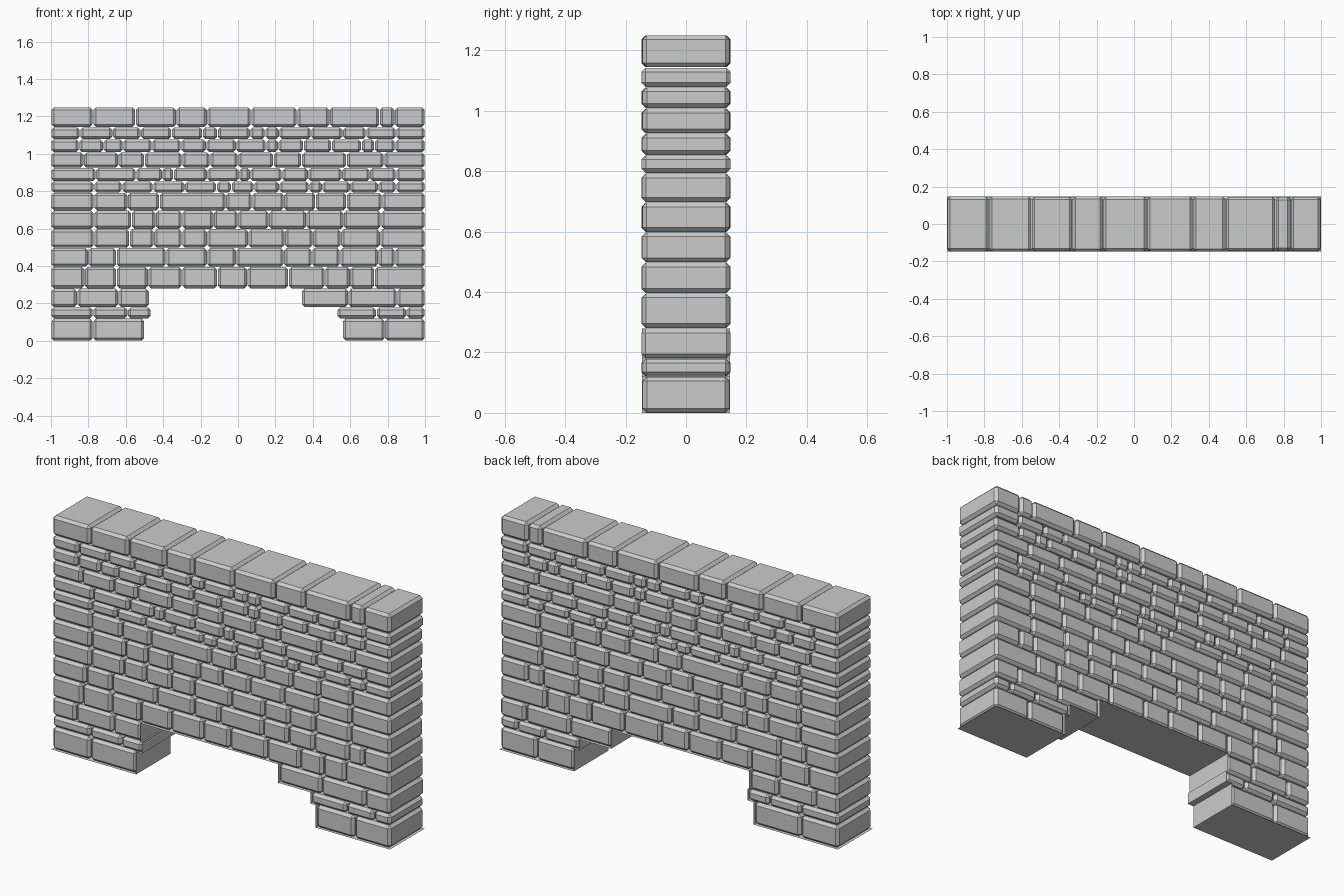
import bpy, bmesh, random
from mathutils import Matrix, Vector

if "Cube" in bpy.data.objects:
    bpy.data.objects.remove(bpy.data.objects["Cube"])

random.seed(4)
BEVEL, GAP, DEPTH = 0.014, 0.002, 0.146

# Course heights from the ground up
Z = [0, .12, .18, .28, .396, .498, .598, .697, .793, .853, .925, 1.008, 1.078, 1.143, 1.25]

# Joint positions per full course (hundredths of a unit), bottom to top
COURSES = [
    [-82, -65, -48, -30, -11, 5, 27, 46.5, 60, 73],
    [-80, -65, -38.5, -16.5, -1, 24.5, 39.5, 54.5, 75, 84],
    [-77, -58, -45, -30, -16.5, 5.5, 25, 40, 55, 76],
    [-77, -57, -44, -30, -13, 0, 16.5, 36.5, 56.5, 76.5],
    [-77, -59, -42, -6.5, 7.5, 24.5, 41.5, 58, 77],
    [-77, -62, -45.5, -28.5, -11.5, -3.5, 8.5, 22, 38, 45, 60, 75, 84.5],
    [-76, -54.5, -40.5, -34.5, -16.5, .5, 6.5, 23.5, 37.5, 55.5, 70.5, 84.5],
    [-82.5, -64, -50, -30, -15, 0, 19, 34, 58, 78],
    [-85, -72, -61.5, -46, -30.5, -17, -1, 15, 21.5, 35, 50, 66, 73, 84],
    [-84.5, -67, -52, -35.5, -19, -11, 6.5, 14.5, 22, 39, 56, 68.5, 84.5],
    [-77.5, -54.8, -33, -16.5, 7, 31.5, 49, 75.7, 83.8],
]
# Courses beside the opening: left pier and right pier edges
PIERS = [
    ([-100, -77.5, -50], [56, 78.5, 100]),
    ([-100, -77.5, -59, -46.5], [53, 74, 90, 100]),
    ([-100, -86, -64, -47.5], [34, 59, 85, 100]),
]


def add_brick(bm, x0, x1, z0, z1):
    d = DEPTH + random.uniform(-.003, .002)
    size = Vector((x1 - x0 - 2 * GAP, 2 * d, z1 - z0 - GAP))
    centre = Vector(((x0 + x1) / 2, 0, (z0 + z1) / 2))
    m = Matrix.Translation(centre) @ Matrix.Diagonal((*size, 1))
    verts = bmesh.ops.create_cube(bm, size=1, matrix=m)["verts"]
    edges = list({e for v in verts for e in v.link_edges})
    bmesh.ops.bevel(bm, geom=edges, offset=BEVEL, segments=1,
                    affect='EDGES', profile=0.5, clamp_overlap=True)


def finish(bm, name):
    me = bpy.data.meshes.new(name)
    bm.to_mesh(me)
    bm.free()
    bpy.context.collection.objects.link(bpy.data.objects.new(name, me))


def build_course(name, runs, z0, z1):
    bm = bmesh.new()
    for run in runs:
        for a, b in zip(run, run[1:]):
            add_brick(bm, a / 100, b / 100, z0, z1)
    finish(bm, name)


# Brick courses
rows = PIERS + [([-100] + c + [100],) for c in COURSES]
for i, runs in enumerate(rows):
    build_course(f"brick_course_{i + 1:02d}", runs, Z[i], Z[i + 1])

# Thin flat lining on the undersides and jambs of the opening
bm = bmesh.new()


def strip(x0, z0, x1, z1):
    x0, x1 = x0 / 100, x1 / 100
    bm.faces.new([bm.verts.new(p) for p in (
        (x0, -DEPTH, z0), (x0, DEPTH, z0), (x1, DEPTH, z1), (x1, -DEPTH, z1))])


for i, (left, right) in enumerate(PIERS):
    strip(left[-1], Z[i + 1], left[-1], Z[i])
    strip(right[0], Z[i], right[0], Z[i + 1])
strip(-100, 0, -50, 0)
strip(56, 0, 100, 0)
strip(-50, Z[1], -46.5, Z[1])
strip(53, Z[1], 56, Z[1])
strip(34, Z[2], 53, Z[2])
strip(-47.5, Z[3], 34, Z[3])
finish(bm, "opening_lining")
